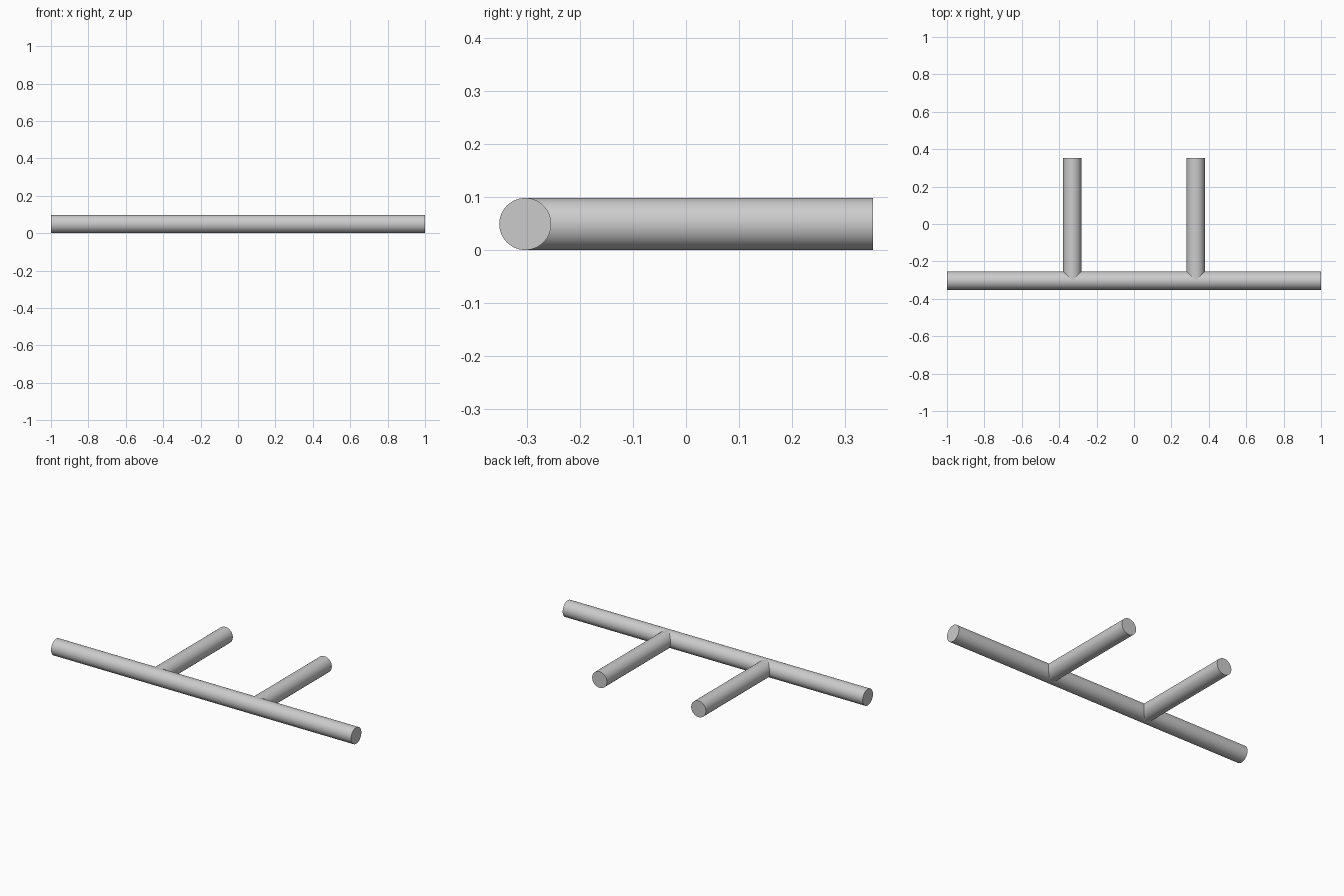
import bpy
import math

cube = bpy.data.objects.get("Cube")
if cube:
    bpy.data.objects.remove(cube, do_unlink=True)

RADIUS = 0.049
RAIL_Y = -0.303
BACK_Y = 0.352
POST_X = 0.33

grey = bpy.data.materials.new("light_grey")
grey.use_nodes = True
colour = (0.6, 0.6, 0.6, 1)
grey.diffuse_color = colour
grey.node_tree.nodes["Principled BSDF"].inputs["Base Color"].default_value = colour


def rod(name, location, length, rotation):
    """Smooth round bar with flat, sharp-edged ends."""
    bpy.ops.mesh.primitive_cylinder_add(
        vertices=64, radius=RADIUS, depth=length,
        location=location, rotation=rotation)
    obj = bpy.context.object
    obj.name = name
    obj.data.materials.append(grey)
    bpy.ops.object.shade_smooth_by_angle(angle=math.radians(30))
    return obj


# Long front rail
rod("front_rail", (0, RAIL_Y, RADIUS), 2, (0, math.pi / 2, 0))

# Two bars running back from the rail's axis
for side, sign in (("left", 1), ("right", -1)):
    rod(side + "_back_bar", (sign * POST_X, (RAIL_Y + BACK_Y) / 2, RADIUS),
        BACK_Y - RAIL_Y, (math.pi / 2, 0, 0))
